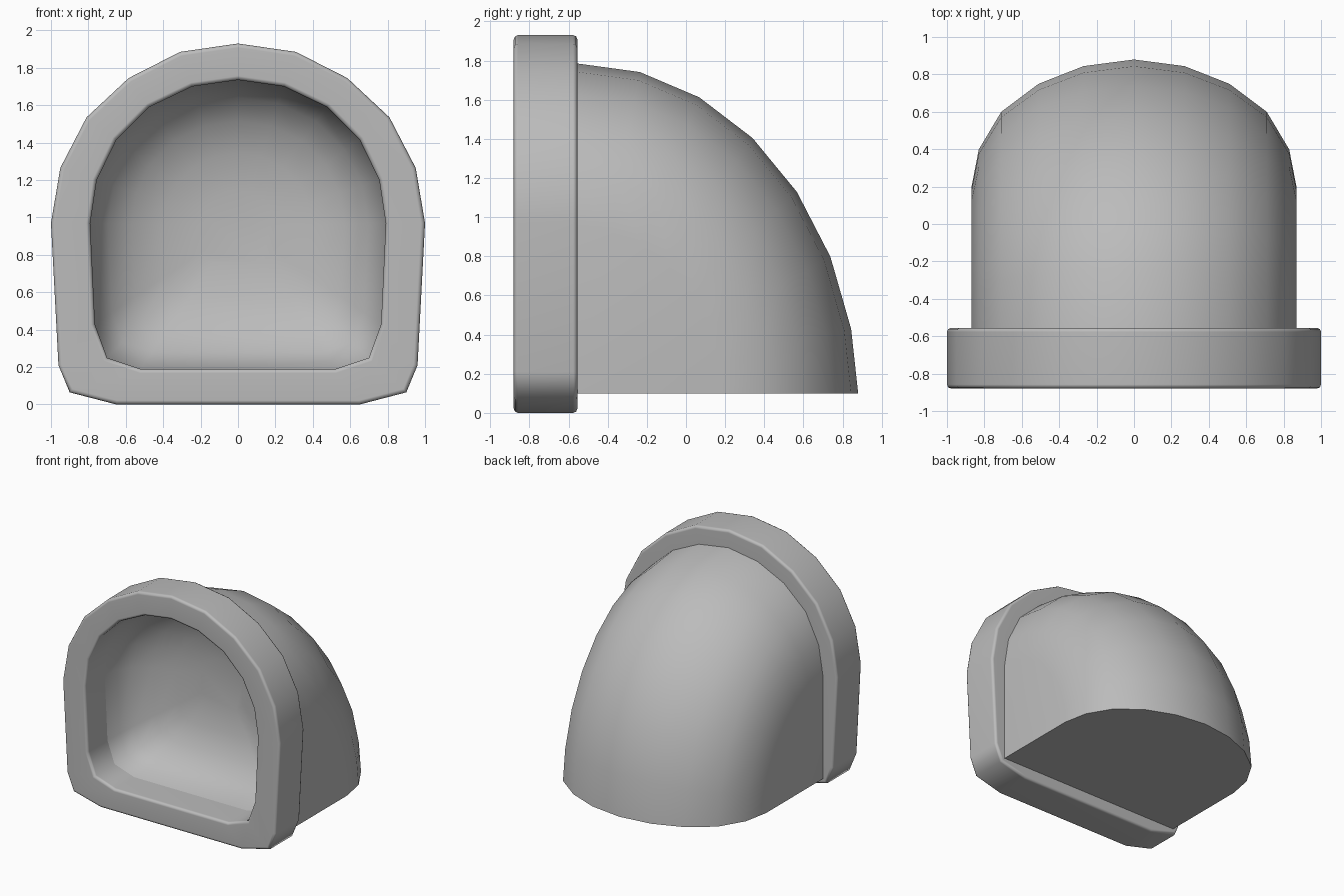
import bpy, bmesh, math

cube = bpy.data.objects.get("Cube")
if cube:
    bpy.data.objects.remove(cube, do_unlink=True)

FRONT, BACK = -0.88, -0.555   # depth range of the collar
STEPS = 7                     # segments in the hood's quarter turn
PIVOT, BASE = 0.042, 0.10     # height of the turning axis, and of the hood's flat underside

grey = bpy.data.materials.new("plain grey")
grey.use_nodes = True
grey.diffuse_color = (0.5, 0.5, 0.5, 1)
grey.node_tree.nodes["Principled BSDF"].inputs["Base Color"].default_value = (0.5, 0.5, 0.5, 1)

# Half profiles (x, z) running from the crown down the left side
COLLAR = [(0, 1.93), (0.31, 1.885), (0.585, 1.745), (0.81, 1.535), (0.95, 1.265),
          (1.0, 0.97), (0.96, 0.21), (0.9, 0.065), (0.65, 0)]
MOUTH = [(0, 1.735), (0.245, 1.70), (0.475, 1.59), (0.65, 1.415), (0.755, 1.20),
         (0.79, 0.97), (0.765, 0.43), (0.70, 0.25), (0.52, 0.19)]
HOOD = [(0, 1.785), (0.27, 1.742), (0.51, 1.627), (0.71, 1.445), (0.83, 1.20),
        (0.87, 0.95), (0.87, PIVOT)]
# Hollow: (depth, scale of the mouth outline about its middle)
HOLLOW = [(-0.62, 1), (-0.50, 0.96), (-0.40, 0.88), (-0.30, 0.72), (-0.24, 0.5), (-0.21, 0.25)]
MIDDLE = 0.95


def mirrored(half):
    """Whole outline from the right foot over the crown to the left foot."""
    return [(-x, z) for x, z in reversed(half[1:])] + half


def add_ring(bm, points):
    return [bm.verts.new(p) for p in points]


def bridge(bm, a, b, closed=True):
    n = len(a)
    for i in range(n if closed else n - 1):
        j = (i + 1) % n
        bm.faces.new((a[i], a[j], b[j], b[i]))


def turn(profile, angle):
    """Swing the arch about its bottom edge, as a quarter ellipse."""
    return [(x, BACK + (z - PIVOT) * 0.823 * math.sin(angle),
             max(BASE, PIVOT + (z - PIVOT) * math.cos(angle))) for x, z in profile]


def finish(name, bm, smooth_angle):
    mesh = bpy.data.meshes.new(name)
    bm.to_mesh(mesh)
    bm.free()
    obj = bpy.data.objects.new(name, mesh)
    bpy.context.collection.objects.link(obj)
    mesh.materials.append(grey)
    bpy.ops.object.select_all(action="DESELECT")
    obj.select_set(True)
    bpy.context.view_layer.objects.active = obj
    bpy.ops.object.shade_smooth_by_angle(angle=math.radians(smooth_angle))
    return obj


# Front collar: a thick arched frame with softened rims
bm = bmesh.new()
loops = [add_ring(bm, [(x, y, z) for x, z in mirrored(half)])
         for half, y in ((COLLAR, FRONT), (COLLAR, BACK), (MOUTH, BACK), (MOUTH, FRONT))]
for a, b in zip(loops, loops[1:] + loops[:1]):
    bridge(bm, a, b)
bmesh.ops.recalc_face_normals(bm, faces=bm.faces)
rims = []
for loop in (loops[0], loops[1], loops[3]):
    members = set(loop)
    rims += [e for e in bm.edges if set(e.verts) <= members]
bmesh.ops.bevel(bm, geom=rims, offset=0.022, segments=2, profile=0.5, affect="EDGES")
collar = finish("collar", bm, 56)
weighted = collar.modifiers.new("even shading", "WEIGHTED_NORMAL")
weighted.keep_sharp = True

# Outer hood: arch swung from upright to flat, closed underneath
bm = bmesh.new()
rings = [add_ring(bm, turn(mirrored(HOOD), math.pi / 2 * i / STEPS))
         for i in range(STEPS + 1)]
for a, b in zip(rings, rings[1:]):
    bridge(bm, a, b, closed=False)
underside = bm.faces.new(rings[-1])
bmesh.ops.remove_doubles(bm, verts=bm.verts, dist=0.001)
bmesh.ops.recalc_face_normals(bm, faces=bm.faces)
if underside.normal.z > 0:
    bmesh.ops.reverse_faces(bm, faces=bm.faces)
finish("hood", bm, 40)

# Hollow: a rounded bowl behind the mouth
bm = bmesh.new()
rings = [add_ring(bm, [(x * s, y, MIDDLE + (z - MIDDLE) * s) for x, z in mirrored(MOUTH)])
         for y, s in HOLLOW]
for a, b in zip(rings, rings[1:]):
    bridge(bm, a, b)
back_wall = bm.faces.new(rings[-1])
bmesh.ops.recalc_face_normals(bm, faces=bm.faces)
if back_wall.normal.y > 0:
    bmesh.ops.reverse_faces(bm, faces=bm.faces)
finish("hollow", bm, 80)
